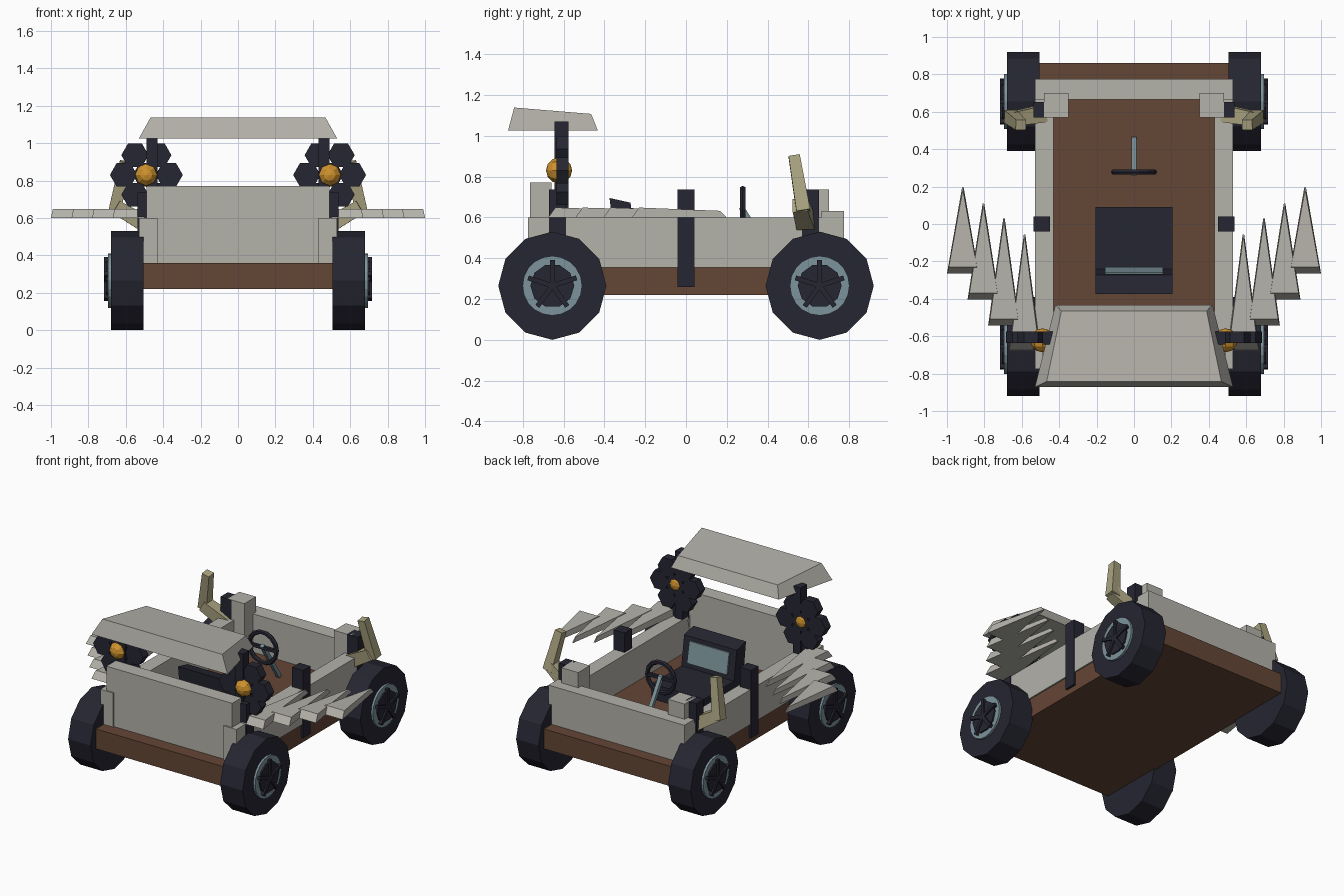
import bpy, math
from mathutils import Vector

if "Cube" in bpy.data.objects:
    bpy.data.objects.remove(bpy.data.objects["Cube"])


def mat(name, rgb):
    m = bpy.data.materials.new(name)
    m.diffuse_color = (*rgb, 1)
    m.use_nodes = True
    m.node_tree.nodes["Principled BSDF"].inputs["Base Color"].default_value = m.diffuse_color
    return m


GREY = mat("stone_grey", (0.456, 0.445, 0.402))
BROWN = mat("wood_brown", (0.127, 0.061, 0.036))
DARK = mat("dark_rubber", (0.019, 0.019, 0.032))
STEEL = mat("blue_steel", (0.205, 0.296, 0.332))
BONE = mat("bone", (0.402, 0.366, 0.216))
AMBER = mat("amber", (0.61, 0.283, 0.026))


def finish(ob, name, m):
    ob.name = name
    ob.data.materials.clear()
    ob.data.materials.append(m)
    return ob


def loft(name, low, high, m):
    """Solid between two matching loops of points."""
    n = len(low)
    faces = [tuple(reversed(range(n))), tuple(range(n, 2 * n))]
    faces += [(i, (i + 1) % n, n + (i + 1) % n, n + i) for i in range(n)]
    me = bpy.data.meshes.new(name)
    me.from_pydata([tuple(p) for p in list(low) + list(high)], [], faces)
    ob = bpy.data.objects.new(name, me)
    bpy.context.collection.objects.link(ob)
    bpy.context.view_layer.objects.active = ob
    bpy.ops.object.select_all(action='DESELECT')
    ob.select_set(True)
    bpy.ops.object.mode_set(mode='EDIT')
    bpy.ops.mesh.select_all(action='SELECT')
    bpy.ops.mesh.normals_make_consistent(inside=False)
    bpy.ops.object.mode_set(mode='OBJECT')
    return finish(ob, name, m)


def quad(x0, x1, y0, y1, z):
    return [(x0, y0, z), (x1, y0, z), (x1, y1, z), (x0, y1, z)]


def box(name, x, y, z, m):
    return loft(name, quad(*x, *y, z[0]), quad(*x, *y, z[1]), m)


def beam(name, a, b, w, m, w2=None):
    """Square bar from a to b."""
    a, b = Vector(a), Vector(b)
    d = (b - a).normalized()
    u = d.cross(Vector((0, 1, 0)) if abs(d.y) < 0.9 else Vector((1, 0, 0))).normalized()
    v = d.cross(u)
    ring = lambda p, r: [p + (u * i + v * j) * r / 2 for i, j in ((-1, -1), (1, -1), (1, 1), (-1, 1))]
    return loft(name, ring(a, w), ring(b, w2 or w), m)


def disc_x(name, x0, x1, y, z, r, n, m, r2=None):
    """Cylinder along x."""
    ring = lambda x, q: [(x, y + q * math.cos(2 * math.pi * i / n),
                          z + q * math.sin(2 * math.pi * i / n)) for i in range(n)]
    return loft(name, ring(x0, r), ring(x1, r2 or r), m)


# Chassis and body walls
box("chassis", (-0.52, 0.52), (-0.86, 0.86), (0.22, 0.36), BROWN)
box("front_wall", (-0.49, 0.49), (-0.765, -0.66), (0.355, 0.77), GREY)
box("rear_wall", (-0.53, 0.53), (0.665, 0.775), (0.355, 0.63), GREY)

# Canopy, narrower at the back
loft("canopy",
     [(-0.53, -0.872, 1.025), (0.53, -0.872, 1.025), (0.42, -0.432, 1.025), (-0.42, -0.432, 1.025)],
     [(-0.467, -0.842, 1.138), (0.467, -0.842, 1.138), (0.388, -0.465, 1.107), (-0.388, -0.465, 1.107)],
     GREY)

for s, side in ((-1, "left"), (1, "right")):
    def sx(a, b):
        return tuple(sorted((s * a, s * b)))

    # Side wall, rear block and posts
    box(f"side_wall_{side}", sx(0.43, 0.53), (-0.775, 0.77), (0.355, 0.6), GREY)
    box(f"rear_block_{side}", sx(0.35, 0.48), (0.57, 0.7), (0.36, 0.737), GREY)
    for y, label in ((-0.63, "front"), (0, "middle"), (0.61, "rear")):
        box(f"{label}_post_{side}", sx(0.45, 0.536), (y - 0.041, y + 0.041), (0.26, 0.737), DARK)
    box(f"canopy_post_{side}", sx(0.43, 0.49), (-0.645, -0.575), (0.36, 1.07), DARK)

    # Lamp with a ring of hexagonal petals
    centres = [(0, 0)] + [(0.122 * math.cos(math.radians(a)), 0.122 * math.sin(math.radians(a)))
                          for a in range(0, 360, 60)]
    for i, (dx, dz) in enumerate(centres):
        hexa = lambda y: [(s * 0.49 + dx + 0.073 * math.cos(math.pi / 3 * k), y,
                           0.83 + dz + 0.073 * math.sin(math.pi / 3 * k)) for k in range(6)]
        loft(f"lamp_petal_{side}_{i}", hexa(-0.635), hexa(-0.575), DARK)
    bpy.ops.mesh.primitive_uv_sphere_add(segments=8, ring_count=6, radius=0.064,
                                         location=(s * 0.49, -0.622, 0.83),
                                         rotation=(math.pi / 2, 0, 0))
    finish(bpy.context.object, f"lamp_{side}", AMBER)

    # Swept spikes, shorter toward the outside
    for i, (x, y0, y1) in enumerate(((0.585, -0.675, -0.055), (0.695, -0.542, 0.03),
                                     (0.805, -0.404, 0.11), (0.915, -0.265, 0.198))):
        x *= s
        loft(f"spike_{side}_{i}",
             [(x - 0.085, y0, 0.6), (x + 0.085, y0, 0.6), (x + 0.004, y1, 0.6), (x - 0.004, y1, 0.6)],
             [(x - 0.075, y0 + 0.035, 0.648), (x + 0.075, y0 + 0.035, 0.648),
              (x + 0.003, y1 - 0.03, 0.632), (x - 0.003, y1 - 0.03, 0.632)], GREY)

    # Bent horn
    beam(f"horn_base_{side}", (s * 0.49, 0.59, 0.565), (s * 0.655, 0.56, 0.66), 0.09, BONE, 0.075)
    beam(f"horn_tip_{side}", (s * 0.66, 0.575, 0.63), (s * 0.605, 0.53, 0.9), 0.068, BONE, 0.055)

    # Wheels with steel rim and five-armed hub
    for y, label in ((-0.655, "front"), (0.655, "rear")):
        n = f"{label}_{side}"
        z = 0.265
        disc_x("tyre_" + n, s * 0.505, s * 0.68, y, z, 0.265, 12, DARK)
        disc_x("rim_" + n, s * 0.66, s * 0.695, y, z, 0.146, 20, STEEL)
        disc_x("hub_" + n, s * 0.68, s * 0.705, y, z, 0.108, 10, DARK)
        for k in range(5):
            a = math.pi / 2 + k * 2 * math.pi / 5
            beam(f"hub_arm_{n}_{k}", (s * 0.704, y, z),
                 (s * 0.704, y + 0.125 * math.cos(a), z + 0.125 * math.sin(a)), 0.024, DARK)

# Seat with leaning backrest and steel panel
box("seat_base", (-0.205, 0.205), (-0.36, 0.09), (0.36, 0.465), DARK)
loft("seat_back", quad(-0.205, 0.205, -0.34, -0.235, 0.42),
     [(-0.205, -0.375, 0.695), (0.205, -0.375, 0.695), (0.205, -0.272, 0.672), (-0.205, -0.272, 0.672)],
     DARK)
loft("seat_panel", quad(-0.155, 0.155, -0.25, -0.231, 0.5),
     quad(-0.155, 0.155, -0.275, -0.258, 0.645), STEEL)

# Steering wheel and column
bpy.ops.mesh.primitive_torus_add(major_segments=14, minor_segments=6, major_radius=0.107,
                                 minor_radius=0.016, location=(0, 0.278, 0.635),
                                 rotation=(math.pi / 2, 0, 0))
finish(bpy.context.object, "steering_wheel", DARK)
beam("steering_spoke", (-0.1, 0.278, 0.635), (0.1, 0.278, 0.635), 0.022, DARK)
beam("steering_column", (0, 0.27, 0.65), (0, 0.455, 0.365), 0.026, STEEL)
